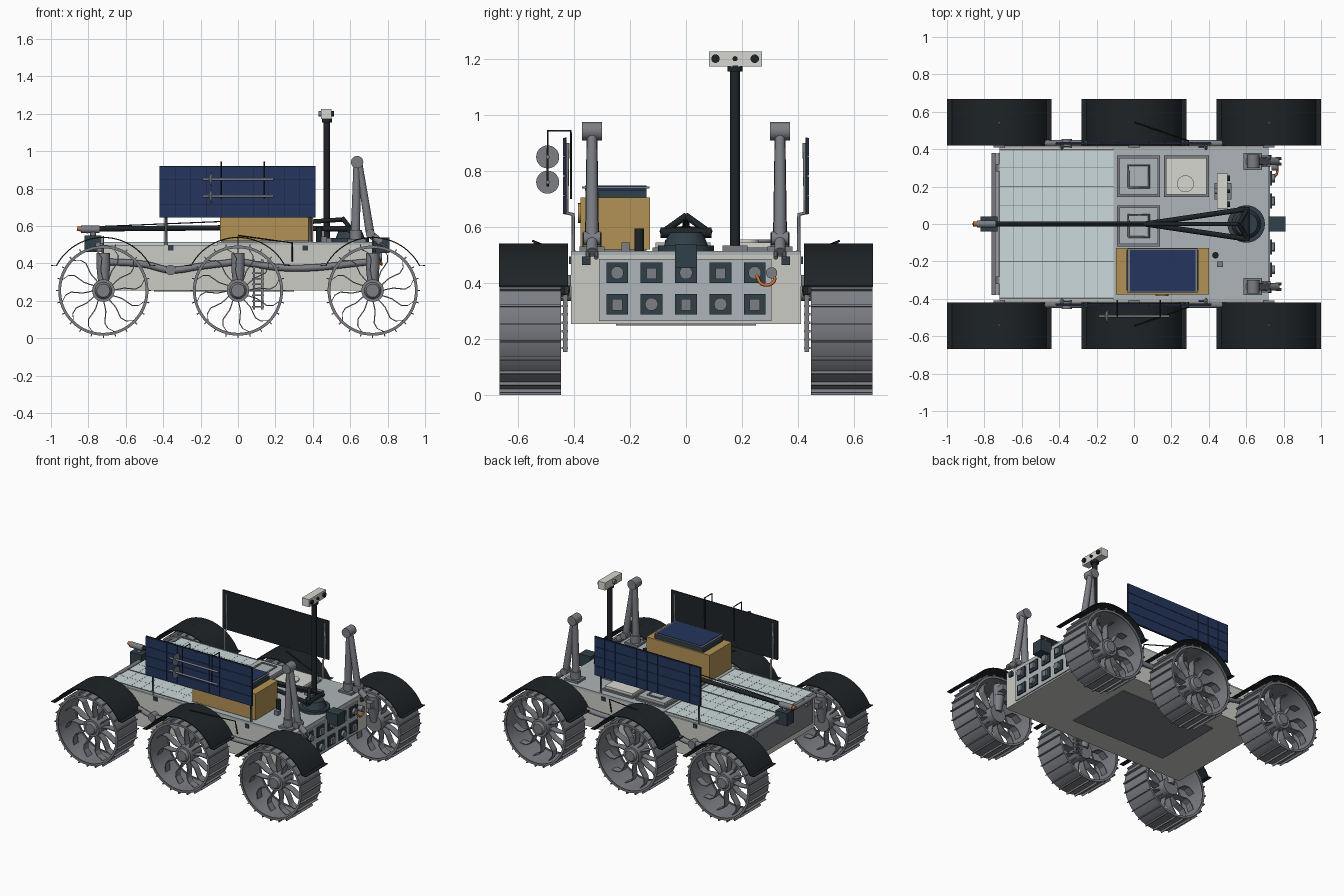
import bpy, bmesh, math
from mathutils import Vector, Matrix

if "Cube" in bpy.data.objects:
    bpy.data.objects.remove(bpy.data.objects["Cube"])


def mat(name, c):
    m = bpy.data.materials.new(name)
    m.diffuse_color = (*c, 1)
    m.use_nodes = True
    m.node_tree.nodes["Principled BSDF"].inputs["Base Color"].default_value = m.diffuse_color
    return m


DARK = mat("charcoal", (0.013, 0.017, 0.02))
BODY = mat("body_grey", (0.6, 0.6, 0.56))
PLATE = mat("plate_grey", (0.42, 0.46, 0.48))
STEEL = mat("steel", (0.2, 0.21, 0.23))
BLUE = mat("solar_blue", (0.018, 0.035, 0.11))
GOLD = mat("gold", (0.45, 0.29, 0.09))
DECK = mat("deck_tile", (0.6, 0.7, 0.71))
WHITE = mat("off_white", (0.68, 0.68, 0.63))
ORANGE = mat("orange", (0.6, 0.15, 0.03))
NAVY = mat("slate", (0.03, 0.05, 0.065))


def finish(name, bm, m, smooth=False):
    me = bpy.data.meshes.new(name)
    bmesh.ops.recalc_face_normals(bm, faces=bm.faces[:])
    bm.to_mesh(me)
    bm.free()
    me.materials.append(m)
    o = bpy.data.objects.new(name, me)
    bpy.context.collection.objects.link(o)
    if smooth:
        bpy.ops.object.select_all(action='DESELECT')
        o.select_set(True)
        bpy.context.view_layer.objects.active = o
        bpy.ops.object.shade_smooth_by_angle(angle=math.radians(35))
    return o


def add_box(bm, x0, x1, y0, y1, z0, z1):
    M = Matrix.Translation(((x0 + x1) / 2, (y0 + y1) / 2, (z0 + z1) / 2)) @ Matrix.Diagonal(
        (abs(x1 - x0), abs(y1 - y0), abs(z1 - z0), 1))
    bmesh.ops.create_cube(bm, size=1, matrix=M)


def box(name, m, *dims):
    bm = bmesh.new()
    add_box(bm, *dims)
    return finish(name, bm, m)


def add_rod(bm, a, b, r, r2=None, n=16):
    a, b = Vector(a), Vector(b)
    d = b - a
    M = Matrix.Translation((a + b) / 2) @ d.to_track_quat('Z', 'Y').to_matrix().to_4x4()
    bmesh.ops.create_cone(bm, cap_ends=True, segments=n, radius1=r,
                          radius2=r if r2 is None else r2, depth=d.length, matrix=M)


def rod(name, m, a, b, r, r2=None, n=20):
    bm = bmesh.new()
    add_rod(bm, a, b, r, r2, n)
    return finish(name, bm, m, True)


def pipe(name, m, pts, r, smooth=True):
    cu = bpy.data.curves.new(name, 'CURVE')
    cu.dimensions, cu.bevel_depth, cu.bevel_resolution = '3D', r, 2
    cu.use_fill_caps = True
    sp = cu.splines.new('BEZIER' if smooth else 'POLY')
    P = sp.bezier_points if smooth else sp.points
    P.add(len(pts) - 1)
    for p, c in zip(P, pts):
        p.co = c if smooth else (*c, 1)
        if smooth:
            p.handle_left_type = p.handle_right_type = 'AUTO'
    o = bpy.data.objects.new(name, cu)
    bpy.context.collection.objects.link(o)
    cu.materials.append(m)
    bpy.ops.object.select_all(action='DESELECT')
    o.select_set(True)
    bpy.context.view_layer.objects.active = o
    bpy.ops.object.convert(target='MESH')


def ribbon(bm, inner, outer, y0, y1, closed=False):
    """Solid strip across y between two xz outlines."""
    rings = [[bm.verts.new((p[0], y, p[1])) for p, y in ((i, y0), (o, y0), (o, y1), (i, y1))]
             for i, o in zip(inner, outer)]
    n = len(rings)
    for k in range(n if closed else n - 1):
        A, B = rings[k], rings[(k + 1) % n]
        for j in range(4):
            bm.faces.new((A[j], A[(j + 1) % 4], B[(j + 1) % 4], B[j]))
    if not closed:
        bm.faces.new(rings[0])
        bm.faces.new(rings[-1])


def polar(cx, r, a):
    return (cx + r * math.cos(a), HZ + r * math.sin(a))


# wheels, fenders and steering
HZ = 0.255
TAU = 2 * math.pi
for s in (-1, 1):
    for wx in (-0.72, 0, 0.72):
        bm = bmesh.new()
        ang = [TAU * i / 64 for i in range(64)]
        ribbon(bm, [polar(wx, 0.234, a) for a in ang], [polar(wx, 0.241, a) for a in ang], s * 0.445, s * 0.665, True)
        for y in (0.445, 0.657):
            ribbon(bm, [polar(wx, 0.226, a) for a in ang], [polar(wx, 0.235, a) for a in ang], s * y, s * (y + 0.008), True)
        finish("wheel_rim", bm, STEEL, True)
        bm = bmesh.new()
        for i in range(24):
            a = TAU * i / 24
            ribbon(bm, [polar(wx, 0.239, a + d) for d in (-0.012, 0.012)],
                   [polar(wx, 0.254, a + d) for d in (-0.012, 0.012)], s * 0.445, s * 0.665)
        finish("wheel_grousers", bm, STEEL)
        bm = bmesh.new()
        for i in range(12):
            pts = [(0.05 + 0.185 * t / 6, TAU * i / 12 + 0.1 * math.sin(t * 1.05) + 0.3 * (t / 6) ** 2) for t in range(7)]
            ribbon(bm, [polar(wx, r, a - 0.003 / r) for r, a in pts], [polar(wx, r, a + 0.003 / r) for r, a in pts],
                   s * 0.535, s * 0.585)
        finish("wheel_spokes", bm, STEEL)
        rod("wheel_hub", STEEL, (wx, s * 0.49, HZ), (wx, s * 0.615, HZ), 0.06, n=28)
        rod("hub_cap", STEEL, (wx, s * 0.615, HZ), (wx, s * 0.63, HZ), 0.045, 0.035)
        rod("steering_motor", STEEL, (wx, s * 0.485, 0.375), (wx, s * 0.485, 0.455), 0.036)
        rod("steering_leg", STEEL, (wx, s * 0.485, 0.375), (wx, s * 0.495, 0.27), 0.036, 0.025)
        box("steering_bracket", STEEL, wx - 0.03, wx + 0.03, s * 0.41, s * 0.5, 0.39, 0.43)
        bm = bmesh.new()
        arc = [math.radians(28 + 124 * i / 24) for i in range(25)]
        inn, out = [[(wx + 0.28, z)] + [polar(wx, r, a) for a in arc] + [(wx - 0.28, z)]
                    for r, z in ((0.281, 0.387), (0.287, 0.391))]
        ribbon(bm, inn, out, s * 0.42, s * 0.667)
        finish("fender", bm, DARK, True)
        rod("fender_stay", STEEL, (wx, s * 0.5, 0.455), (wx, s * 0.54, 0.545), 0.004, n=8)
    # rocker suspension, ladder and fender brace on each side
    pipe("rear_rocker", STEEL, [(-0.72, s * 0.432, 0.41), (-0.5, s * 0.432, 0.395), (-0.36, s * 0.432, 0.365),
                                (-0.2, s * 0.432, 0.385), (0, s * 0.432, 0.41)], 0.018)
    pipe("front_rocker", STEEL, [(0, s * 0.432, 0.41), (0.28, s * 0.432, 0.375), (0.72, s * 0.432, 0.41)], 0.018)
    rod("rocker_pivot", STEEL, (-0.36, s * 0.40, 0.365), (-0.36, s * 0.455, 0.365), 0.028)
    bm = bmesh.new()
    for x in (0.085, 0.13):
        add_box(bm, x - 0.006, x + 0.006, s * 0.422, s * 0.438, 0.155, 0.42)
    for i in range(9):
        add_box(bm, 0.075, 0.14, s * 0.42, s * 0.444, 0.165 + i * 0.03, 0.173 + i * 0.03)
    finish("side_ladder", bm, STEEL)
    pipe("fender_brace", DARK, [(0.29, s * 0.42, 0.41), (0.29, s * 0.445, 0.51), (0, s * 0.545, 0.55)], 0.004, False)

# chassis and decks
box("chassis", BODY, -0.72, 0.72, -0.41, 0.41, 0.255, 0.5)
box("belly_plate", STEEL, -0.45, 0.3, -0.25, 0.25, 0.25, 0.256)
box("top_deck", PLATE, -0.11, 0.72, -0.41, 0.41, 0.5, 0.515)
box("rear_deck", DECK, -0.72, -0.11, -0.4, 0.4, 0.5, 0.512)
bm = bmesh.new()
for y in (-0.395, -0.2, 0.0, 0.2, 0.395):
    add_box(bm, -0.72, -0.11, y - 0.003, y + 0.003, 0.512, 0.516)
finish("deck_seams", bm, STEEL)
bm = bmesh.new()
for i in range(1, 8):
    add_box(bm, -0.72 + i * 0.076, -0.7185 + i * 0.076, -0.4, 0.4, 0.512, 0.5125)
    add_box(bm, -0.72, -0.11, -0.4 + i * 0.1, -0.3985 + i * 0.1, 0.512, 0.5125)
finish("deck_grid", bm, STEEL)
box("rear_panel", STEEL, -0.73, -0.72, -0.38, 0.38, 0.3, 0.49)
rod("rear_bar", STEEL, (-0.748, -0.38, 0.5), (-0.748, 0.38, 0.5), 0.014)
for y in (-0.3, 0.3):
    box("rear_bar_bracket", STEEL, -0.755, -0.71, y - 0.02, y + 0.02, 0.46, 0.51)
box("front_box", NAVY, 0.72, 0.81, -0.04, 0.04, 0.455, 0.54)
box("rear_box", NAVY, -0.82, -0.73, -0.04, 0.04, 0.46, 0.55)

# socket panel on the +x end
box("socket_panel", PLATE, 0.72, 0.728, -0.31, 0.305, 0.265, 0.487)
for i, y in enumerate((-0.245, -0.123, 0, 0.123, 0.245)):
    for j, z in enumerate((0.325, 0.437)):
        box("socket_plate", NAVY, 0.728, 0.738, y - 0.039, y + 0.039, z - 0.036, z + 0.036)
        if (i + j) % 2:
            rod("socket_plug", STEEL, (0.735, y, z), (0.755, y, z), 0.023)
        else:
            box("socket_plug", STEEL, 0.735, 0.752, y - 0.018, y + 0.018, z - 0.022, z + 0.018)
rod("hose_reel", STEEL, (0.735, 0.305, 0.437), (0.77, 0.305, 0.437), 0.02)
pipe("hose", ORANGE, [(0.75, 0.25, 0.43), (0.765, 0.275, 0.395), (0.765, 0.315, 0.41), (0.76, 0.3, 0.445)], 0.006)
for y in (-0.355, 0.355):
    box("lamp", NAVY, 0.72, 0.735, y - 0.015, y + 0.015, 0.465, 0.495)
for x in (-0.36, 0.36):
    box("side_lamp", NAVY, x - 0.015, x + 0.015, -0.417, 0.417, 0.468, 0.495)

# deck hatches and instrument plate
for x0, x1, y0, y1, m in ((-0.09, 0.14, 0.145, 0.365, PLATE), (-0.09, 0.14, -0.12, 0.1, PLATE), (0.16, 0.4, 0.145, 0.365, WHITE)):
    box("hatch_frame", STEEL, x0, x1, y0, y1, 0.514, 0.528)
    box("hatch_lid", m, x0 + 0.012, x1 - 0.012, y0 + 0.012, y1 - 0.012, 0.525, 0.545)
    if m == PLATE:
        cx, cy = (x0 + x1) / 2, (y0 + y1) / 2
        pipe("hatch_handle", STEEL, [(cx + a * 0.055, cy + b * 0.06, 0.55) for a, b in
                                     ((-1, -1), (1, -1), (1, 1), (-1, 1), (-1, -1))], 0.006, False)
rod("instrument_disc", WHITE, (0.275, 0.215, 0.545), (0.275, 0.215, 0.556), 0.045, n=32)
rod("deck_sensor", DARK, (0.435, -0.167, 0.515), (0.435, -0.167, 0.595), 0.017)
box("deck_block", STEEL, 0.445, 0.475, -0.23, -0.2, 0.515, 0.545)

# gold instrument box with lid panel
box("gold_box", GOLD, -0.095, 0.4, -0.376, -0.128, 0.52, 0.705)
box("gold_box_foot", STEEL, -0.08, 0.385, -0.36, -0.14, 0.51, 0.522)
box("lid_spacer", NAVY, -0.04, 0.345, -0.355, -0.14, 0.705, 0.73)
box("lid_plate", STEEL, -0.035, 0.34, -0.37, -0.13, 0.738, 0.745)
box("lid_solar", BLUE, -0.022, 0.328, -0.36, -0.14, 0.73, 0.748)
rod("box_port", GOLD, (0.15, -0.376, 0.65), (0.15, -0.384, 0.65), 0.035)

# upright side solar panels
for s in (-1, 1):
    box("solar_back", DARK, -0.42, 0.415, s * 0.425, s * 0.433, 0.645, 0.92)
    bm = bmesh.new()
    for i in range(10):
        for j in range(4):
            x, z = -0.418 + i * 0.0833, 0.647 + j * 0.068
            add_box(bm, x, x + 0.081, s * 0.432, s * 0.438, z, z + 0.066)
    finish("solar_cells", bm, BLUE)
    for x in (-0.385, 0.385):
        pipe("solar_post", STEEL, [(x, s * 0.402, 0.5), (x, s * 0.402, 0.645), (x, s * 0.425, 0.65),
                                   (x, s * 0.422, 0.9)], 0.007, False)

# reflector antennas hung over the front panel
for x in (-0.09, 0.14):
    pipe("antenna_hanger", DARK, [(x, -0.41, 0.7), (x, -0.41, 0.943), (x, -0.493, 0.943), (x, -0.493, 0.745)], 0.004, False)
for z in (0.85, 0.76):
    rod("antenna_rod", STEEL, (-0.19, -0.493, z), (0.19, -0.493, z), 0.007, n=12)
    rod("antenna_dish", STEEL, (-0.155, -0.493, z), (-0.14, -0.493, z), 0.015, 0.041, n=32)

# camera mast
box("mast_foot", STEEL, 0.43, 0.52, 0.13, 0.22, 0.514, 0.535)
rod("mast", DARK, (0.475, 0.175, 0.52), (0.475, 0.175, 1.17), 0.018)
rod("mast_collar", DARK, (0.475, 0.175, 1.155), (0.475, 0.175, 1.175), 0.027)
box("camera_head", WHITE, 0.445, 0.5, 0.082, 0.27, 1.172, 1.226)
for y, r in ((0.105, 0.015), (0.175, 0.009), (0.245, 0.015)):
    rod("camera_lens", DARK, (0.49, y, 1.2), (0.512, y, 1.2), r)
rod("camera_rear", STEEL, (0.43, 0.175, 1.2), (0.45, 0.175, 1.2), 0.015)

# twin manipulator arms
for s in (-1, 1):
    y = s * 0.335
    box("arm_base", STEEL, 0.585, 0.685, y - 0.045, y + 0.045, 0.512, 0.53)
    rod("arm_shoulder", STEEL, (0.63, y, 0.525), (0.63, y, 0.58), 0.033)
    rod("upper_arm", STEEL, (0.628, y, 0.56), (0.636, y, 0.93), 0.025, 0.019)
    rod("arm_elbow", STEEL, (0.637, y - 0.036, 0.942), (0.637, y + 0.036, 0.942), 0.033, n=28)
    rod("forearm", STEEL, (0.648, y, 0.93), (0.705, y, 0.57), 0.018, 0.023)
    rod("arm_wrist", STEEL, (0.707, y - 0.03, 0.56), (0.707, y + 0.03, 0.56), 0.024)
    rod("arm_hand", STEEL, (0.71, y, 0.555), (0.765, y, 0.51), 0.02)
    for d in (-0.015, 0.015):
        rod("arm_finger", STEEL, (0.76, y + d, 0.51), (0.785, y + d, 0.49), 0.008, n=10)

# turret and folded boom
rod("turret_base", NAVY, (0.6, 0, 0.512), (0.6, 0, 0.535), 0.1, n=40)
rod("turret", NAVY, (0.6, 0, 0.535), (0.6, 0, 0.58), 0.078, 0.06, n=40)
rod("turret_axle", DARK, (0.6, -0.09, 0.58), (0.6, 0.09, 0.58), 0.018)
for s in (-1, 1):
    rod("boom_fork", DARK, (0.6, s * 0.08, 0.585), (0.06, 0, 0.59), 0.014)
    rod("boom_upper_strut", DARK, (0.6, s * 0.07, 0.59), (0.56, 0, 0.64), 0.012)
rod("boom_ridge", DARK, (0.56, 0, 0.635), (0.05, 0, 0.6), 0.012)
rod("boom", DARK, (0.1, 0, 0.592), (-0.76, 0, 0.585), 0.014)
rod("boom_cable", DARK, (0.05, 0, 0.63), (-0.8, 0, 0.595), 0.003, n=8)
rod("boom_tool", STEEL, (-0.74, 0, 0.582), (-0.84, 0, 0.582), 0.02)
rod("boom_tip", ORANGE, (-0.8, 0, 0.575), (-0.86, 0, 0.588), 0.016, 0.012)
rod("boom_rest", STEEL, (-0.775, 0, 0.54), (-0.775, 0, 0.585), 0.015)
